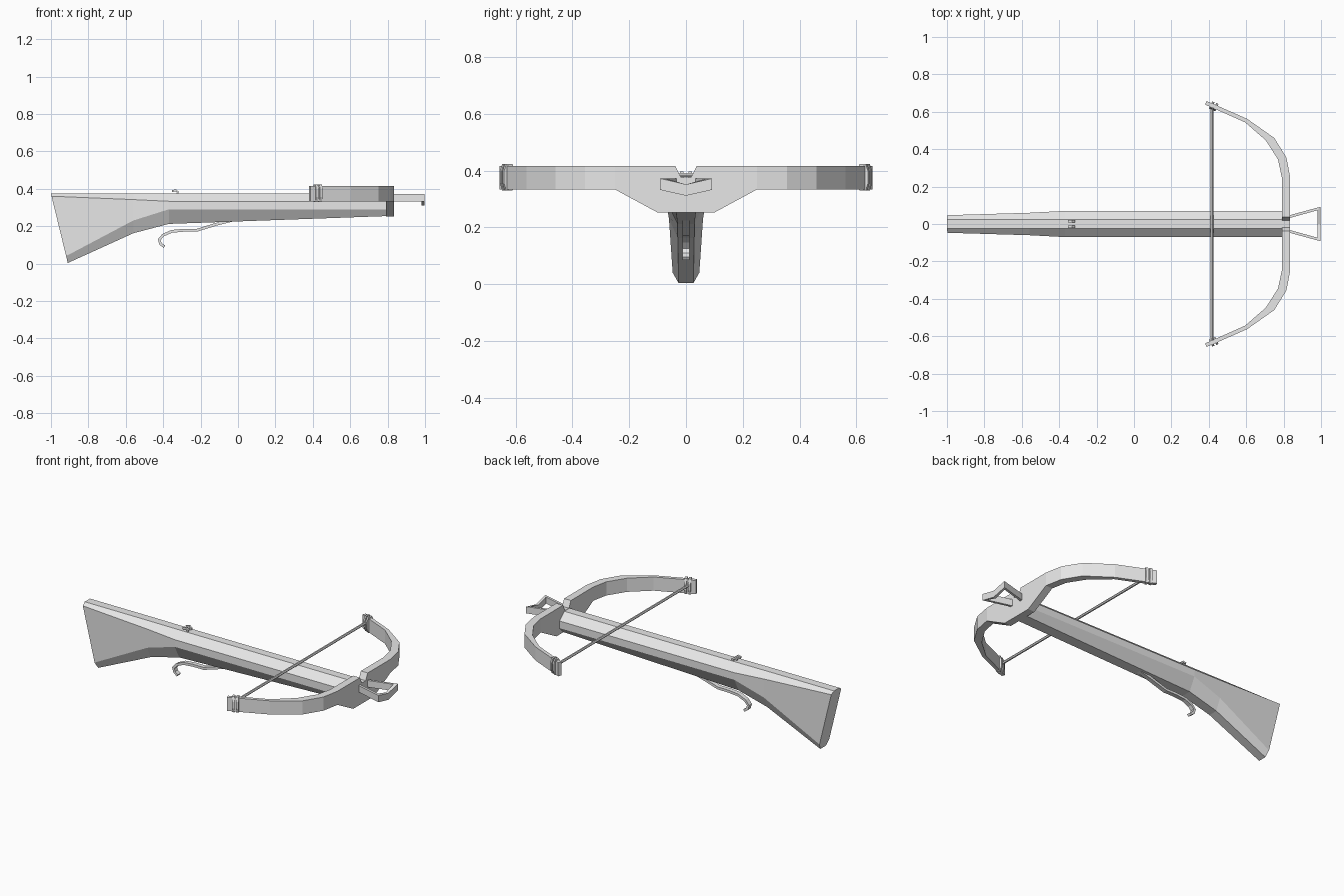
import bpy, bmesh, math
from mathutils import Vector

if "Cube" in bpy.data.objects:
    bpy.data.objects.remove(bpy.data.objects["Cube"])

grey = bpy.data.materials.new("plain grey")
grey.diffuse_color = (0.8, 0.8, 0.8, 1)
grey.use_nodes = True
grey.node_tree.nodes["Principled BSDF"].inputs["Base Color"].default_value = grey.diffuse_color


def loft(name, sections, closed=False):
    """Skin a row of equal-length point rings into a flat-shaded solid."""
    bm = bmesh.new()
    rings = [[bm.verts.new(p) for p in s] for s in sections]
    n = len(rings[0])
    pairs = list(zip(rings, rings[1:]))
    if closed:
        pairs.append((rings[-1], rings[0]))
    else:
        bm.faces.new(rings[0])
        bm.faces.new(rings[-1])
    for a, b in pairs:
        for i in range(n):
            j = (i + 1) % n
            bm.faces.new((a[i], a[j], b[j], b[i]))
    bmesh.ops.recalc_face_normals(bm, faces=bm.faces)
    me = bpy.data.meshes.new(name)
    bm.to_mesh(me)
    bm.free()
    me.materials.append(grey)
    ob = bpy.data.objects.new(name, me)
    bpy.context.collection.objects.link(ob)
    return ob


def ribbon(name, path, thick, half_width):
    """Flat strip following an (x, z) path, extruded across y."""
    secs = []
    for i, (x, z) in enumerate(path):
        a, b = path[max(i - 1, 0)], path[min(i + 1, len(path) - 1)]
        d = Vector((b[0] - a[0], b[1] - a[1])).normalized() * thick / 2
        secs.append([(x - d.y * s, half_width * t, z + d.x * s)
                     for s, t in ((1, 1), (1, -1), (-1, -1), (-1, 1))])
    return loft(name, secs)


# Stock: eight-sided section, each corner row given as (x, half width, z)
stations = [
    [(-1.0, .025, .375), (-.997, .047, .36), (-.919, .047, .04), (-.91, .026, .003)],
    [(-.56, .025, .375), (-.56, .06, .342), (-.56, .06, .23), (-.56, .029, .162)],
    [(-.37, .025, .374), (-.37, .07, .333), (-.37, .07, .29), (-.37, .03, .212)],
    [(.80, .025, .374), (.80, .07, .333), (.80, .07, .29), (.80, .035, .254)],
]
loft("stock", [s + [(x, -y, z) for x, y, z in reversed(s)] for s in stations])

# Bow: (outer x, outer y, inner x, inner y, bottom z, top z) for one limb
limb = [
    (.835, .018, .79, .018, .252, .376),
    (.835, .037, .79, .037, .252, .415),
    (.835, .10, .79, .10, .252, .415),
    (.835, .25, .79, .25, .333, .415),
    (.815, .355, .77, .345, .333, .415),
    (.75, .46, .705, .447, .333, .415),
    (.605, .562, .595, .543, .333, .415),
    (.435, .637, .427, .618, .333, .415),
    (.388, .657, .380, .638, .333, .415),
]


def bow_section(v, side):
    xo, yo, xi, yi, zb, zt = v
    return [(xo, yo * side, zt), (xi, yi * side, zt),
            (xi, yi * side, zb), (xo, yo * side, zb)]


loft("bow", [bow_section(v, -1) for v in reversed(limb)] +
     [bow_section(v, 1) for v in limb])

# String loops wrapped around both limb tips
outline = [(.021, .02), (.012, .047), (-.012, .047), (-.021, .02),
           (-.021, -.02), (-.012, -.047), (.012, -.047), (.021, -.02)]
for side, label in ((1, "left"), (-1, "right")):
    along = Vector((-.92, .40 * side, 0)).normalized()
    across = Vector((along.y, -along.x, 0))
    for k, x in enumerate((.437, .416)):
        y = .6275 + (.431 - x) * .43
        c = Vector((x, y * side, .376))
        loft(f"{label}_string_loop_{k + 1}",
             [[c + along * e + across * n + Vector((0, 0, z)) for n, z in outline]
              for e in (-.007, .007)])

# Bow string
loft("bow_string", [[(.417 + .008 * math.cos(i * math.pi / 3), y,
                      .384 + .008 * math.sin(i * math.pi / 3)) for i in range(6)]
                    for y in (-.63, .63)])

# Stirrup: closed-front foot loop, front bar dips in the middle
stirrup = []
for x, y, ix, iy, z in ((.825, .045, .825, .030, .352), (.997, .092, .980, .073, .352),
                        (.997, 0, .980, 0, .331)):
    stirrup.append([(x, y, z + .02), (ix, iy, z + .02), (ix, iy, z - .02), (x, y, z - .02)])
stirrup += [[(x, -y, z) for x, y, z in s] for s in reversed(stirrup[:2])]
loft("stirrup", stirrup)

# Trigger lever with hooked end
ribbon("trigger", [(-.03, .232), (-.11, .212), (-.22, .178), (-.29, .178), (-.355, .172),
                   (-.40, .152), (-.421, .128), (-.414, .105), (-.393, .090)], .015, .013)

# String catch: two small hooked prongs on the top
for side, label in ((1, "left"), (-1, "right")):
    prong = ribbon(f"{label}_string_catch", [(-.325, .365), (-.322, .383),
                                             (-.333, .391), (-.353, .387)], .011, .006)
    prong.location.y = .015 * side
